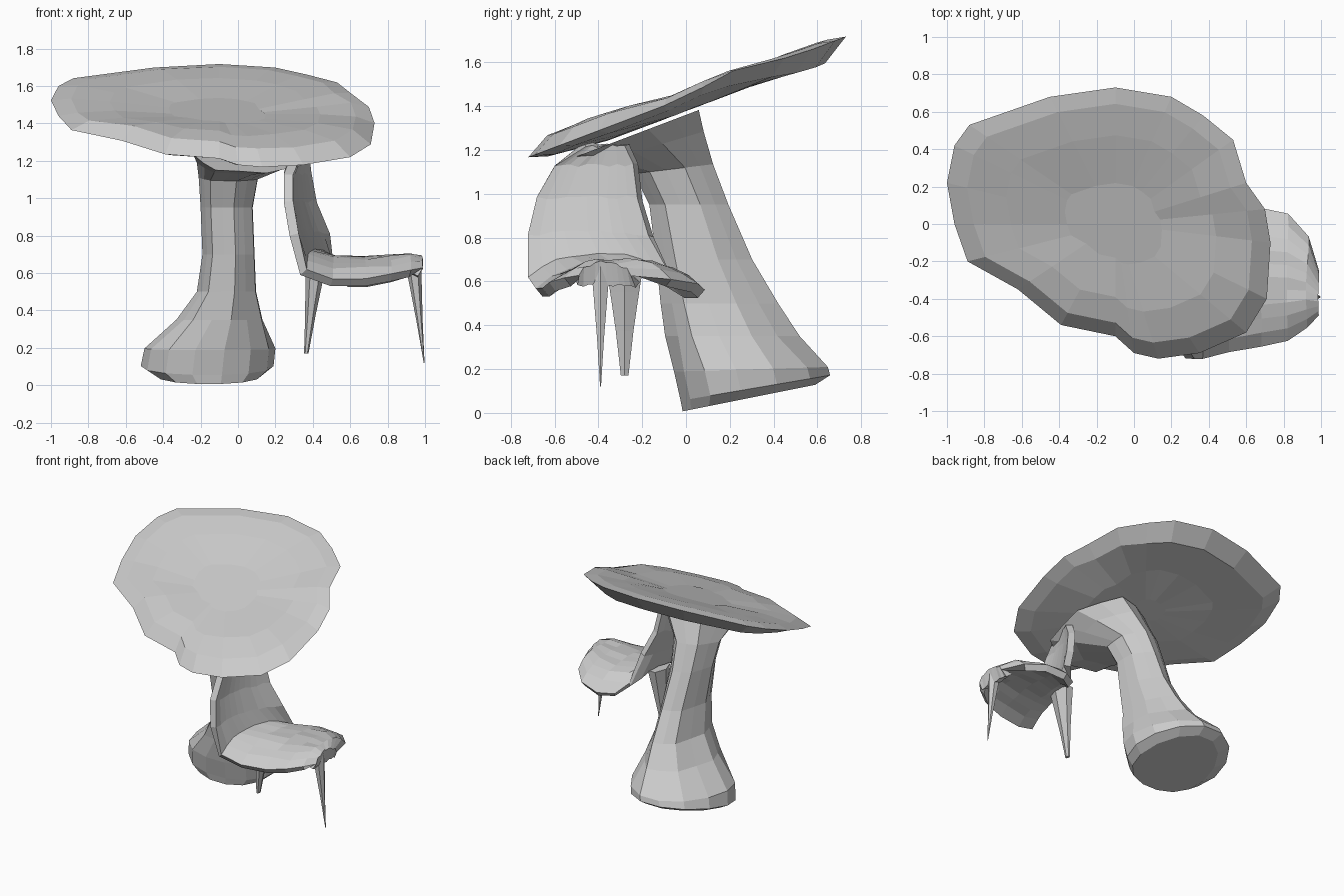
import bpy, bmesh, math, random
from mathutils import Vector

random.seed(4)
cube = bpy.data.objects.get("Cube")
if cube:
    bpy.data.objects.remove(cube)

grey = bpy.data.materials.new("pale_grey")
grey.use_nodes = True
tone = (0.6, 0.6, 0.6, 1)
grey.diffuse_color = tone
grey.node_tree.nodes["Principled BSDF"].inputs["Base Color"].default_value = tone


def finish(name, bm):
    bmesh.ops.recalc_face_normals(bm, faces=bm.faces)
    mesh = bpy.data.meshes.new(name)
    bm.to_mesh(mesh)
    bm.free()
    mesh.materials.append(grey)
    obj = bpy.data.objects.new(name, mesh)
    bpy.context.collection.objects.link(obj)
    return obj


def loft(name, rings, closed=True):
    """Join rows of points with faces, as a capped tube or as an open sheet."""
    bm = bmesh.new()
    rows = [[bm.verts.new(p) for p in ring] for ring in rings]
    n = len(rows[0])
    for a, b in zip(rows, rows[1:]):
        for i in range(n if closed else n - 1):
            j = (i + 1) % n
            bm.faces.new((a[i], a[j], b[j], b[i]))
    if closed:
        bm.faces.new(rows[0])
        bm.faces.new(rows[-1])
    return finish(name, bm)


def slope(x, y):
    # Tilted plane, lifted a little at the right rear edge
    lift = .04 * max(0, 1 - math.hypot(x - .6, y - .22) / .3)
    return 1.44 + 0.38 * y + lift


# Tilted cap: uneven oval outline, swollen front, bevel deepest at the rear
outline = [(-1, .22), (-.96, .42), (-.88, .53), (-.45, .68), (-.1, .73), (.2, .68),
           (.37, .58), (.53, .45), (.6, .22), (.7, .08), (.73, -.1), (.71, -.4),
           (.6, -.58), (.35, -.69), (.13, -.72), (0, -.69), (-.1, -.6),
           (-.39, -.54), (-.62, -.35), (-.89, -.2), (-.96, 0)]
layers = [(.15, -.06), (.5, -.06), (.87, -.03), (1, 0), (.88, .02), (.65, .025), (.3, .015)]
rings = []
for scale, lift in layers:
    ring = []
    for x, y in outline:
        px, py = -.1 + (x + .1) * scale, y * scale
        z = slope(px, py) + lift
        if lift > 0:
            z += .045 * min(1, max(0, -py) / .35)
        elif scale == .87:
            z -= .055 * max(0, py) / .6
        ring.append((px, py, z + random.uniform(-.004, .004) * (scale < 1)))
    rings.append(ring)
loft("cap", rings)

# Leaning stem: flared foot, narrow waist, broad flare into the underside of the cap
sections = [  # height, left, right, front, back, tilt
    (.01, -.44, .13, -.02, .6, .2), (.06, -.52, .19, -.03, .67, .17),
    (.19, -.5, .2, -.06, .66, .03), (.35, -.33, .15, -.1, .53, 0),
    (.5, -.22, .11, -.12, .43, 0), (.7, -.19, .1, -.14, .31, 0),
    (.95, -.2, .09, -.17, .2, 0), (1.12, -.21, .12, -.24, .13, .12),
    (1.26, -.22, .27, -.45, .09, .3), (1.36, -.24, .4, -.6, .07, .38)]
rings = []
for z, x0, x1, y0, y1, tilt in sections:
    ring = []
    for i in range(14):
        a = math.tau * i / 14
        ridge = 1 if i % 2 or z < .2 else .92
        half = (y1 - y0) / 2
        x = (x0 + x1) / 2 + (x1 - x0) / 2 * math.cos(a) * ridge
        y = y0 + half + half * (math.sin(a) * ridge - .2 * math.cos(a) ** 2)
        ring.append((x, y, z + tilt * y))
    rings.append(ring)
loft("stem", rings)

# Hanging seat: one curved sheet, upright back running down into a skirted seat
stations = [  # x, z, front, back, droop, curl
    (.31, 1.22, -.46, -.27, 0, .05), (.27, 1.13, -.6, -.23, 0, .1),
    (.27, .98, -.68, -.21, 0, .13), (.3, .82, -.72, -.16, .02, .17),
    (.35, .71, -.71, -.08, .11, .17), (.5, .665, -.67, .01, .12, .08),
    (.68, .66, -.64, .07, .11, 0), (.82, .67, -.61, .04, .1, 0),
    (.92, .68, -.54, -.08, .08, 0), (.965, .67, -.48, -.25, .04, 0),
    (.94, .59, -.5, -.22, 0, 0)]
rings = []
for x, z, y0, y1, droop, curl in stations:
    ring = []
    for i in range(11):
        t = i / 10
        v = abs(2 * t - 1)
        ring.append((x + curl * t * t, y0 + (y1 - y0) * t,
                     z - droop * v ** 3 + random.uniform(-.008, .008)))
    rings.append(ring)
seat = loft("hanging_seat", rings, closed=False)
shell = seat.modifiers.new("thickness", "SOLIDIFY")
shell.thickness = .05
shell.offset = 0


# Thin tapering spikes under the seat
def spike(name, top, tip, wide, deep, blunt):
    rings = []
    for f in (0, .25, .6, 1):
        c = Vector(top).lerp(Vector(tip), f)
        r = (1 - f) ** 1.2 * (1 - blunt) + blunt
        rings.append([c + Vector((wide * r * math.cos(math.tau * k / 6),
                                  deep * r * math.sin(math.tau * k / 6), 0))
                      for k in range(6)])
    loft(name, rings)


spike("inner_spike", (.42, -.28, .68), (.365, -.28, .17), .06, .1, .2)
spike("outer_spike", (.935, -.39, .67), (.995, -.39, .12), .045, .05, .05)
